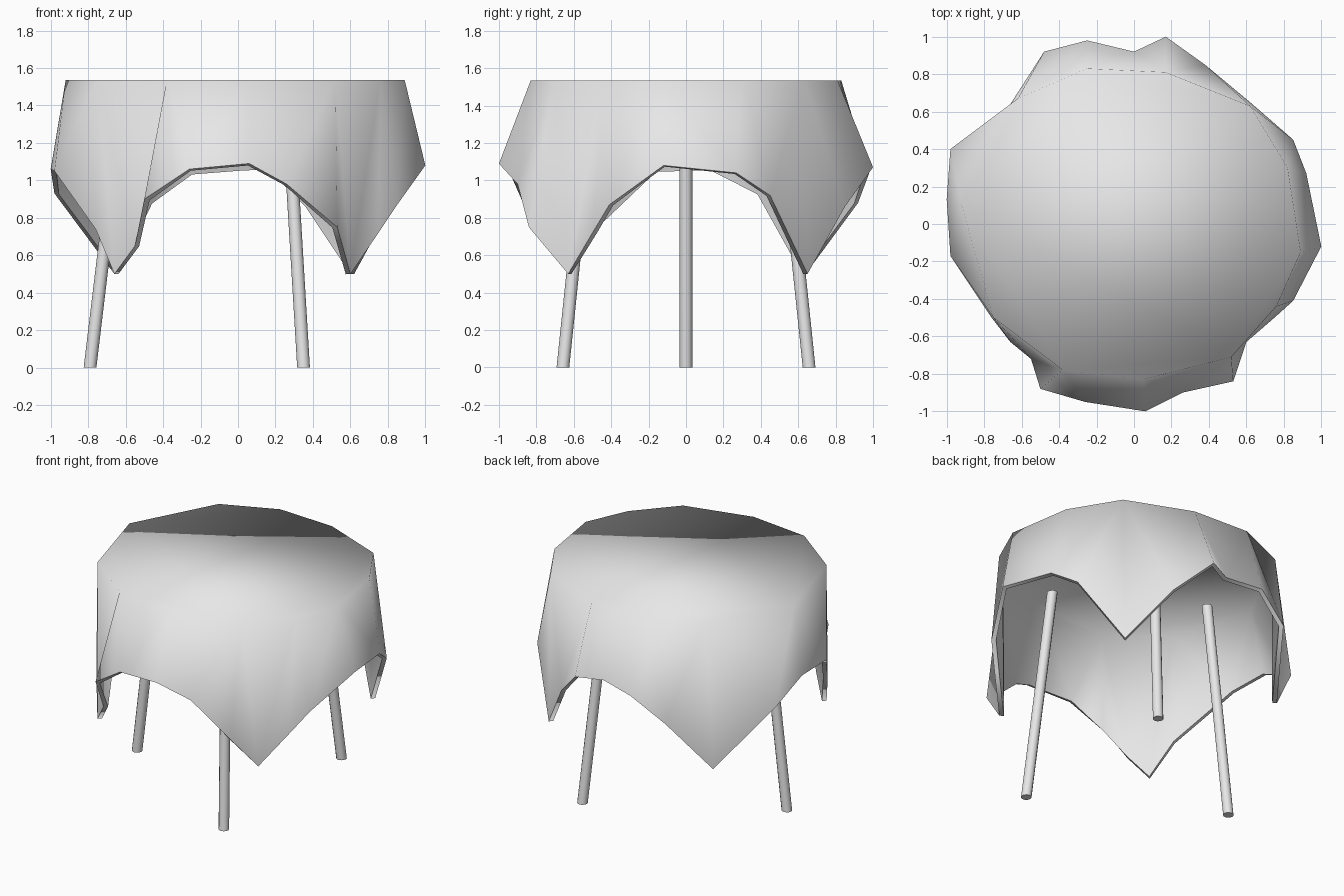
import bpy
import bmesh
import math
from mathutils import Matrix, Vector

if "Cube" in bpy.data.objects:
    bpy.data.objects.remove(bpy.data.objects["Cube"], do_unlink=True)

TABLE_HEIGHT = 1.535

grey = bpy.data.materials.new("light_grey")
grey.use_nodes = True
grey.diffuse_color = (0.8, 0.8, 0.8, 1)
grey.node_tree.nodes["Principled BSDF"].inputs["Base Color"].default_value = (0.8, 0.8, 0.8, 1)


def add_object(name, bm):
    """Turn a bmesh into a linked grey object."""
    bmesh.ops.recalc_face_normals(bm, faces=bm.faces)
    mesh = bpy.data.meshes.new(name)
    bm.to_mesh(mesh)
    bm.free()
    mesh.materials.append(grey)
    obj = bpy.data.objects.new(name, mesh)
    bpy.context.collection.objects.link(obj)
    return obj


def by_angle(points):
    return sorted(points, key=lambda p: math.atan2(p[1], p[0]))


# Outline of the flat cloth top (x, y)
rim = [(-.75, -.5), (-.38, -.78), (.05, -.83), (.52, -.71), (.76, -.44), (.89, -.15),
       (.82, .3), (.62, .63), (.17, .81), (-.25, .83), (-.62, .67), (-.92, .1)]

# Hanging hem with four low corners and raised arches between them (x, y, z)
hem = [(-.66, -.63, .5), (-.55, -.72, .65), (-.5, -.88, .9), (-.26, -.95, 1.06),
       (.06, -1, 1.09), (.26, -.9, .98), (.53, -.84, .75),
       (.6, -.63, .5), (.75, -.5, .72), (.85, -.41, .87), (1, -.12, 1.08),
       (.92, .27, 1.04), (.85, .45, .92),
       (.62, .65, .5), (.38, .85, .86), (.17, 1, 1.07), (0, .92, 1.06),
       (-.25, .98, 1.04), (-.48, .92, .88),
       (-.66, .64, .5), (-.98, .4, .93), (-1, .13, 1.06), (-.98, -.17, 1.05),
       (-.76, -.5, .74)]

# Cloth: a flat top stitched to the hem by the shorter diagonal each time
bm = bmesh.new()
upper = [bm.verts.new((x, y, TABLE_HEIGHT)) for x, y in by_angle(rim)]
lower = [bm.verts.new(p) for p in by_angle(hem)]
bm.faces.new(upper)
i = j = 0
while i < len(upper) or j < len(lower):
    a, b = upper[i % len(upper)], lower[j % len(lower)]
    next_a, next_b = upper[(i + 1) % len(upper)], lower[(j + 1) % len(lower)]
    hem_shorter = (next_b.co - a.co).xy.length < (next_a.co - b.co).xy.length
    if i == len(upper) or (j < len(lower) and hem_shorter):
        bm.faces.new((a, b, next_b))
        j += 1
    else:
        bm.faces.new((a, b, next_a))
        i += 1
for face in bm.faces:
    face.smooth = True
for edge in bm.edges:
    edge.smooth = not edge.is_boundary
cloth = add_object("tablecloth", bm)
thickness = cloth.modifiers.new("cloth_thickness", "SOLIDIFY")
thickness.thickness = 0.03
thickness.offset = -1

# Three round legs, splayed outwards and cut level at the floor
LEG_HEIGHT = 1.48
SPLAY = 0.12
for n, name in enumerate(("leg_front", "leg_back", "leg_side")):
    angle = math.radians(120 * n - 60)
    out = Vector((math.cos(angle), math.sin(angle), 0))
    bm = bmesh.new()
    bmesh.ops.create_cone(bm, cap_ends=True, segments=12, radius1=0.034, radius2=0.034,
                          depth=LEG_HEIGHT, matrix=Matrix.Translation((0, 0, LEG_HEIGHT / 2)))
    foot = out * 0.76 + Vector((-0.03, 0, 0))
    for v in bm.verts:
        v.co += foot - out * SPLAY * v.co.z
    for face in bm.faces:
        face.smooth = len(face.verts) == 4
    for edge in bm.edges:
        edge.smooth = all(len(f.verts) == 4 for f in edge.link_faces)
    add_object(name, bm)
